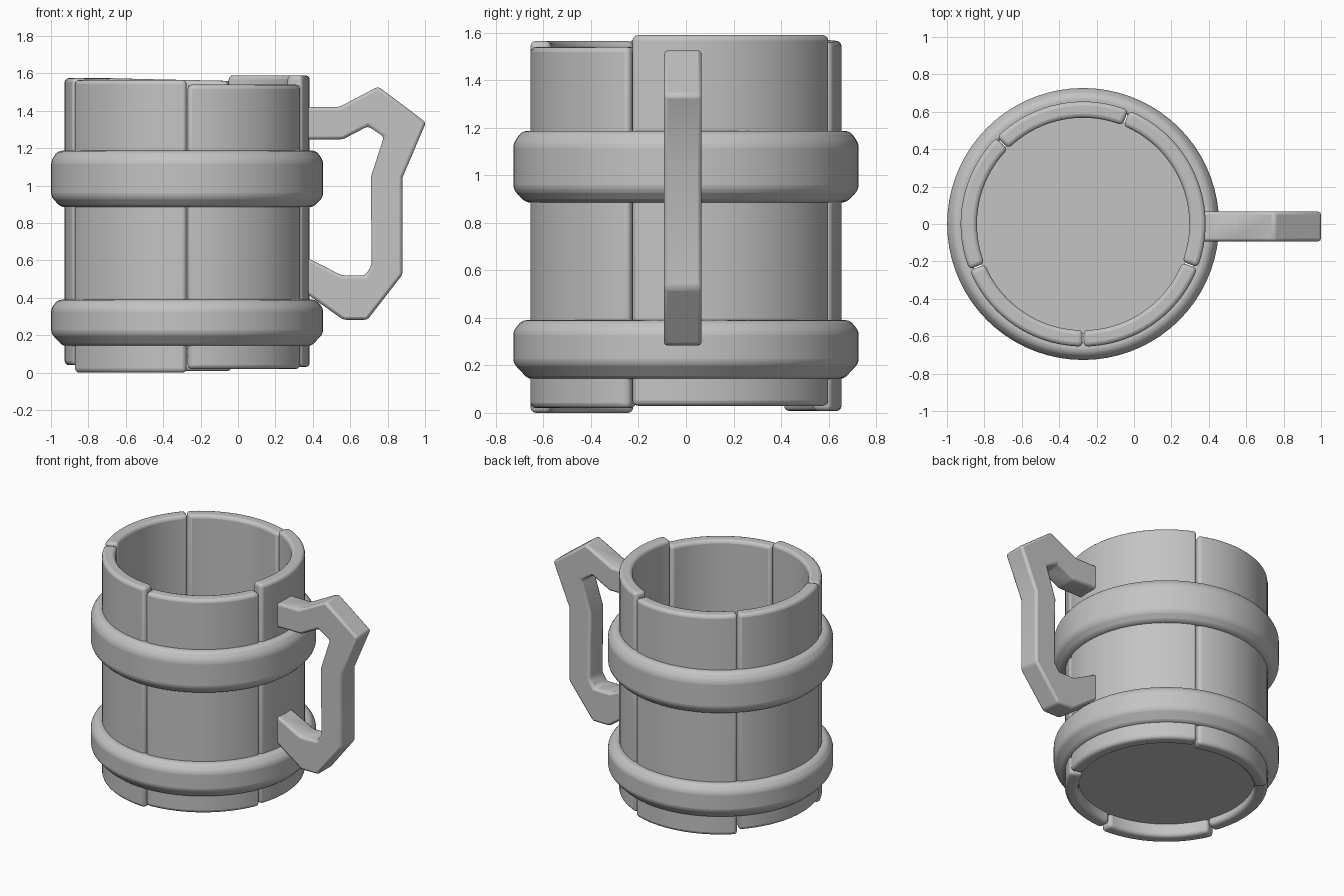
import bpy, bmesh, math

if "Cube" in bpy.data.objects:
    bpy.data.objects.remove(bpy.data.objects["Cube"])

CX = -0.272          # barrel axis
R_OUT, R_IN = 0.655, 0.568

grey = bpy.data.materials.new("plain grey")
grey.diffuse_color = (0.55, 0.55, 0.55, 1)
grey.use_nodes = True
grey.node_tree.nodes["Principled BSDF"].inputs["Base Color"].default_value = grey.diffuse_color


def finish(name, bm, bevel=0.0, segments=3, location=(CX, 0, 0)):
    """Turn a bmesh into a smooth shaded object with softened edges."""
    bmesh.ops.recalc_face_normals(bm, faces=bm.faces)
    mesh = bpy.data.meshes.new(name)
    bm.to_mesh(mesh)
    bm.free()
    mesh.materials.append(grey)
    ob = bpy.data.objects.new(name, mesh)
    ob.location = location
    bpy.context.collection.objects.link(ob)
    if bevel:
        mod = ob.modifiers.new("soft edges", 'BEVEL')
        mod.width = bevel
        mod.segments = segments
        mod.limit_method = 'ANGLE'
        mod.angle_limit = math.radians(25)
    bpy.ops.object.select_all(action='DESELECT')
    ob.select_set(True)
    bpy.context.view_layer.objects.active = ob
    bpy.ops.object.shade_smooth_by_angle(angle=math.radians(35))
    return ob


def stave(name, a0, a1, z0, top0, top1, steps=18):
    """Curved plank between two angles, its top may slope a little."""
    bm = bmesh.new()
    rings = []
    gap = 0.3
    for i in range(steps + 1):
        t = i / steps
        a = math.radians(a0 + gap + (a1 - a0 - 2 * gap) * t)
        top = top0 + (top1 - top0) * t
        rings.append([bm.verts.new((r * math.cos(a), r * math.sin(a), z))
                      for r, z in ((R_IN, z0), (R_OUT, z0), (R_OUT, top), (R_IN, top))])
    for p, q in zip(rings, rings[1:]):
        for k in range(4):
            n = (k + 1) % 4
            bm.faces.new((p[k], p[n], q[n], q[k]))
    bm.faces.new(rings[0])
    bm.faces.new(rings[-1])
    finish(name, bm, 0.022)


def lathe(name, profile, bevel, steps=72):
    """Closed ring turned from a profile of (radius, height)."""
    bm = bmesh.new()
    rings = []
    for i in range(steps):
        a = 2 * math.pi * i / steps
        rings.append([bm.verts.new((r * math.cos(a), r * math.sin(a), z)) for r, z in profile])
    count = len(profile)
    for i in range(steps):
        p, q = rings[i], rings[(i + 1) % steps]
        for k in range(count):
            n = (k + 1) % count
            bm.faces.new((p[k], p[n], q[n], q[k]))
    finish(name, bm, bevel)


# Five uneven staves around the barrel
stave("stave_right", -21, 68, 0.03, 1.59, 1.59)
stave("stave_back", 68, 135, 0.008, 1.56, 1.575)
stave("stave_left", 135, 202, 0.04, 1.575, 1.575)
stave("stave_front_left", 202, 270, 0.0, 1.565, 1.565)
stave("stave_front_right", 270, 339, 0.02, 1.54, 1.54)

# Two hoops
lathe("upper_hoop", [(0.63, 0.885), (0.675, 0.885), (0.727, 0.94),
                     (0.727, 1.135), (0.69, 1.187), (0.63, 1.187)], 0.02)
lathe("lower_hoop", [(0.63, 0.143), (0.665, 0.143), (0.727, 0.21),
                     (0.727, 0.345), (0.69, 0.39), (0.63, 0.39)], 0.02)

# Floor disc
bm = bmesh.new()
bmesh.ops.create_cone(bm, cap_ends=True, segments=72, radius1=0.585, radius2=0.585, depth=0.04)
finish("floor", bm, location=(CX, 0, 0.11))

# Angular handle, outline in the xz plane
outline = [(0.35, 1.42), (0.54, 1.42), (0.75, 1.53), (1.005, 1.338), (0.88, 1.045),
           (0.88, 0.525), (0.692, 0.283), (0.562, 0.283), (0.35, 0.435),
           (0.35, 0.625), (0.555, 0.52), (0.68, 0.52), (0.715, 0.575),
           (0.71, 1.045), (0.78, 1.262), (0.695, 1.318), (0.56, 1.247), (0.35, 1.247)]
bm = bmesh.new()
face = bm.faces.new([bm.verts.new((x, -0.093, z)) for x, z in outline])
extruded = bmesh.ops.extrude_face_region(bm, geom=[face])
bmesh.ops.translate(bm, vec=(0, 0.159, 0),
                    verts=[v for v in extruded["geom"] if isinstance(v, bmesh.types.BMVert)])
finish("handle", bm, 0.016, 2, location=(0, 0, 0))
